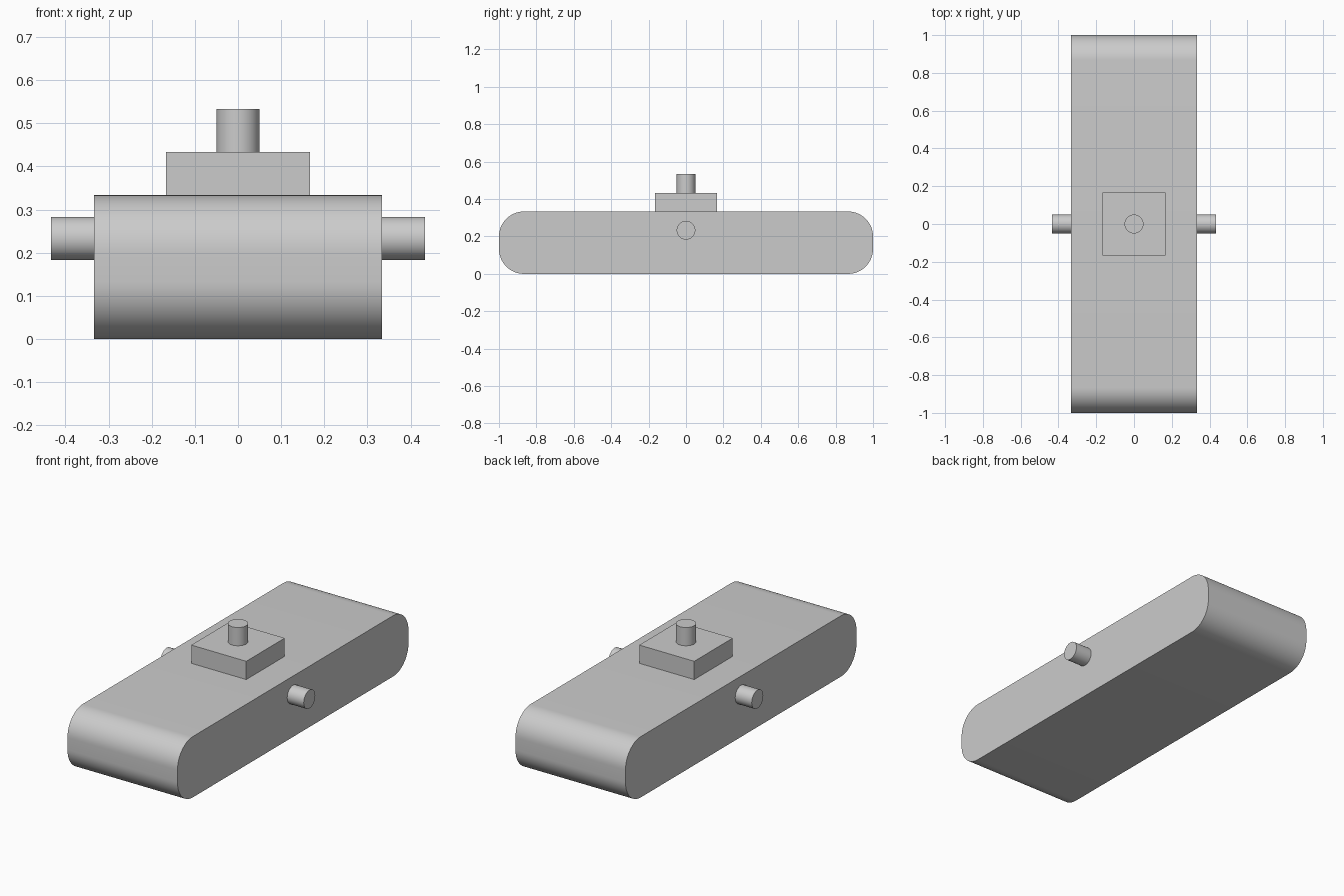
import bpy, bmesh, math

if "Cube" in bpy.data.objects:
    bpy.data.objects.remove(bpy.data.objects["Cube"])

def finish(name, bm):
    bmesh.ops.recalc_face_normals(bm, faces=bm.faces)
    mesh = bpy.data.meshes.new(name)
    bm.to_mesh(mesh)
    bm.free()
    obj = bpy.data.objects.new(name, mesh)
    bpy.context.collection.objects.link(obj)
    bpy.ops.object.select_all(action='DESELECT')
    obj.select_set(True)
    bpy.context.view_layer.objects.active = obj
    bpy.ops.object.shade_smooth_by_angle(angle=math.radians(30))
    return obj

def box(name, size, z0, radius=0):
    bm = bmesh.new()
    bmesh.ops.create_cube(bm, size=1)
    for v in bm.verts:
        v.co = (v.co.x * size[0], v.co.y * size[1], (v.co.z + 0.5) * size[2] + z0)
    if radius:
        # round the four edges that run along x
        edges = [e for e in bm.edges if abs(e.verts[0].co.x - e.verts[1].co.x) > 1e-4]
        bmesh.ops.bevel(bm, geom=edges, offset=radius, segments=16,
                        profile=0.5, affect='EDGES')
    return finish(name, bm)

def peg(name, location, rotation=(0, 0, 0)):
    bm = bmesh.new()
    bmesh.ops.create_cone(bm, cap_ends=True, segments=48,
                          radius1=0.05, radius2=0.05, depth=0.1)
    obj = finish(name, bm)
    obj.location = location
    obj.rotation_euler = rotation
    return obj

T = 1 / 3  # body thickness

# Long rounded body
box("body", (2 * T, 2, T), 0, radius=0.1333)
# Square plate and post on top
box("top_plate", (T, T, 0.1), T)
peg("top_post", (0, 0, T + 0.15))
# Side pegs
for side, label in ((-1, "left"), (1, "right")):
    peg(f"{label}_side_peg", (side * (T + 0.05), 0, 0.2333), (0, math.pi / 2, 0))
